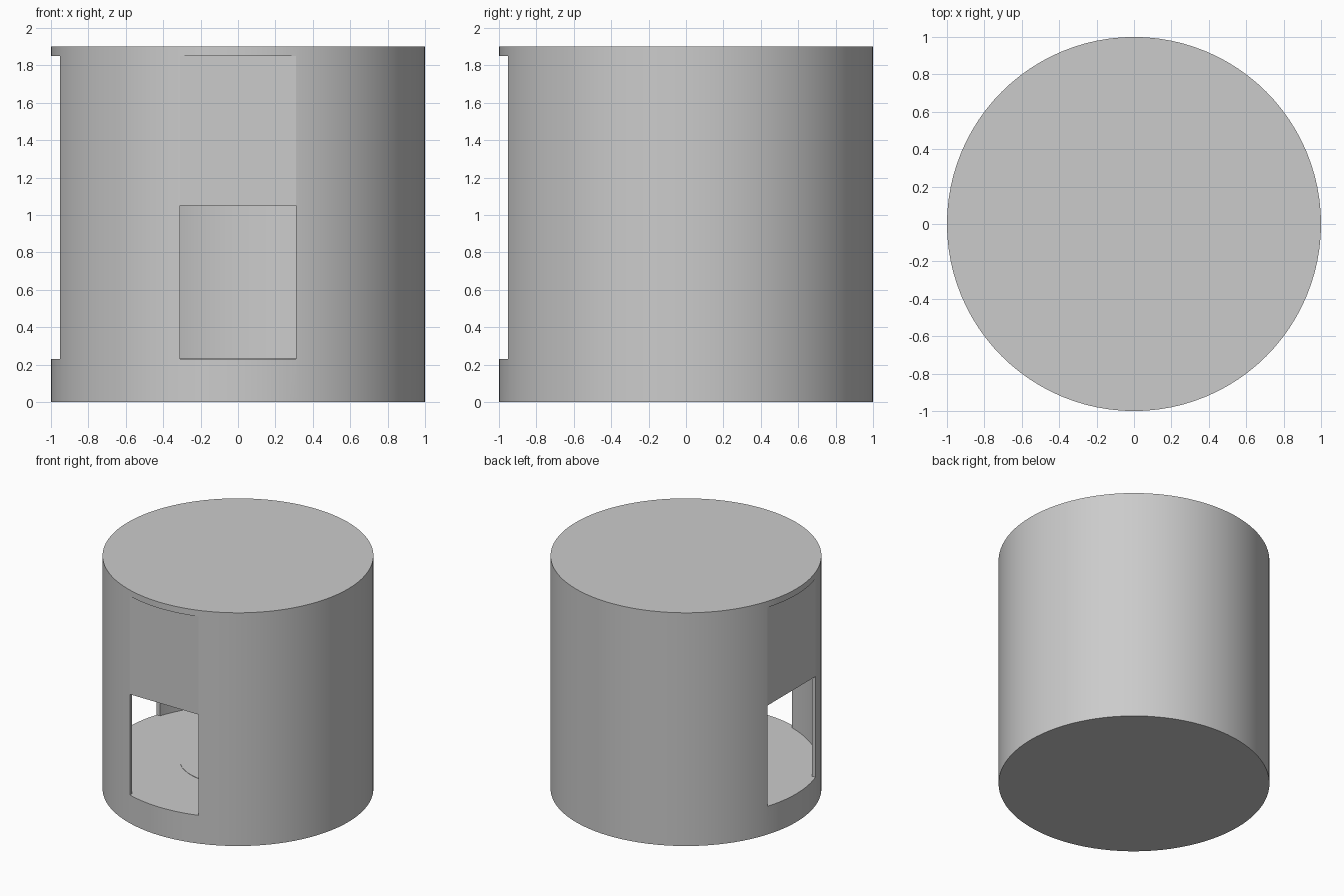
import bpy, math

if "Cube" in bpy.data.objects:
    bpy.data.objects.remove(bpy.data.objects["Cube"])

RADIUS, INNER, HEIGHT = 1.0, 0.97, 1.9
FLOOR, CEILING, DOOR_BOTTOM = 0.23, 1.85, 1.05
HALF_W, DOOR_FACE = 0.31, 0.95
SIDES = 96


def cylinder(name, r, z0, z1):
    bpy.ops.mesh.primitive_cylinder_add(vertices=SIDES, radius=r, depth=z1 - z0,
                                        location=(0, 0, (z0 + z1) / 2))
    ob = bpy.context.object
    ob.name = name
    return ob


def front_box(name, y0, y1, z0, z1, turn):
    """Box across the doorway, turned around z from the front."""
    bpy.ops.mesh.primitive_cube_add(size=1)
    ob = bpy.context.object
    ob.name = name
    y = (y0 + y1) / 2
    ob.location = (-y * math.sin(turn), y * math.cos(turn), (z0 + z1) / 2)
    ob.scale = (2 * HALF_W, abs(y1 - y0), z1 - z0)
    ob.rotation_euler.z = turn
    return ob


def cut(target, cutter):
    cutter.hide_render = True
    mod = target.modifiers.new("cut", 'BOOLEAN')
    mod.operation = 'DIFFERENCE'
    mod.solver = 'EXACT'
    mod.object = cutter
    bpy.context.view_layer.objects.active = target
    bpy.ops.object.modifier_apply(modifier=mod.name)
    bpy.data.objects.remove(cutter)


# Hollow drum with thick base and thin roof
drum = cylinder("drum_shell", RADIUS, 0, HEIGHT)
cut(drum, cylinder("cavity_cutter", INNER, FLOOR, CEILING))

# Doorways at the front and the left, each with a half-raised flat door
for side, turn in (("front", 0), ("left", -math.pi / 2)):
    cut(drum, front_box("doorway_cutter", -1.1, -0.8, FLOOR, CEILING, turn))
    front_box(side + "_door", -DOOR_FACE, -DOOR_FACE + 0.03, DOOR_BOTTOM, CEILING, turn)

# Round plate in the floor
plate = cylinder("floor_plate", 0.43, FLOOR - 0.02, FLOOR + 0.003)

for ob in (drum, plate):
    bpy.ops.object.select_all(action='DESELECT')
    ob.select_set(True)
    bpy.context.view_layer.objects.active = ob
    bpy.ops.object.shade_smooth_by_angle(angle=math.radians(30))
